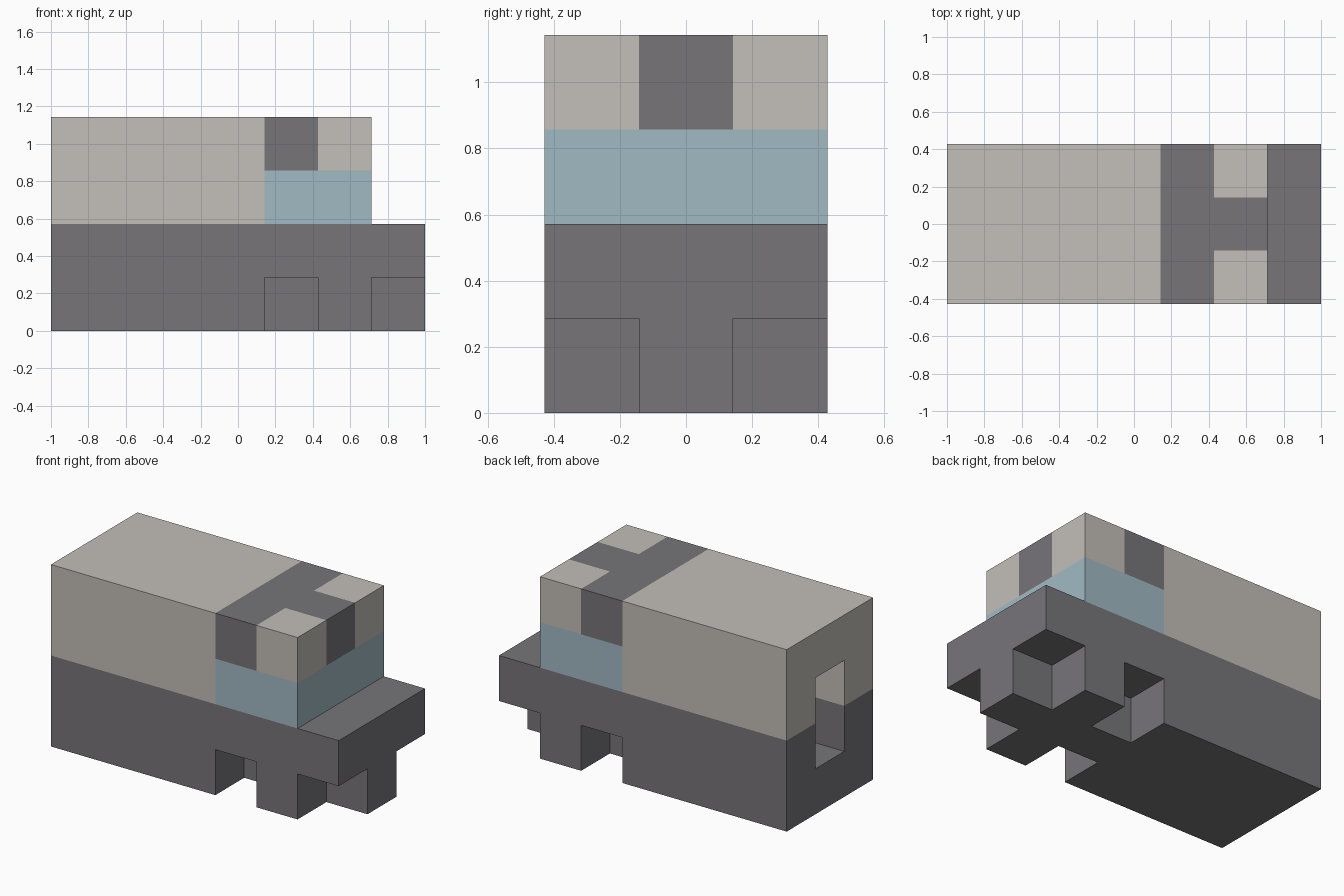
import bpy
import bmesh
from mathutils import Matrix, Vector

if "Cube" in bpy.data.objects:
    bpy.data.objects.remove(bpy.data.objects["Cube"], do_unlink=True)

U = 2 / 7  # one block; the model is 7 x 3 x 4 blocks


def material(name, rgb):
    mat = bpy.data.materials.new(name)
    mat.use_nodes = True
    mat.diffuse_color = (*rgb, 1)
    bsdf = mat.node_tree.nodes["Principled BSDF"]
    bsdf.inputs["Base Color"].default_value = (*rgb, 1)
    bsdf.inputs["Roughness"].default_value = 0.9
    return mat


def cells(xs, ys, zs):
    return {(x, y, z) for x in xs for y in ys for z in zs}


def centre(cell):
    return Vector((cell[0] - 3, cell[1] - 1, cell[2] + 0.5)) * U


def build(name, part, solid, mat):
    """Outer skin of a group of blocks, merged into large flat faces."""
    bm = bmesh.new()
    for cell in sorted(part):
        new = bmesh.ops.create_cube(bm, size=U, matrix=Matrix.Translation(centre(cell)))
        faces = {f for v in new["verts"] for f in v.link_faces}
        buried = []
        for f in faces:
            f.normal_update()
            if tuple(c + round(n) for c, n in zip(cell, f.normal)) in solid:
                buried.append(f)
        bmesh.ops.delete(bm, geom=buried, context="FACES")
    bmesh.ops.remove_doubles(bm, verts=bm.verts[:], dist=0.001)
    bmesh.ops.dissolve_limit(bm, angle_limit=0.01, verts=bm.verts[:], edges=bm.edges[:])
    mesh = bpy.data.meshes.new(name)
    bm.to_mesh(mesh)
    bm.free()
    mesh.materials.append(mat)
    bpy.context.collection.objects.link(bpy.data.objects.new(name, mesh))


grey = material("dark grey", (0.184, 0.178, 0.191))
beige = material("warm light grey", (0.546, 0.521, 0.485))
blue = material("pale blue glass", (0.356, 0.491, 0.552))

wide, middle, sides = range(3), [1], [0, 2]
rear_slot = cells([0], middle, [1, 2])

parts = {
    # lower hull with wheel-like notches under the front end
    "chassis": (cells(range(7), wide, [0, 1]) - cells([4, 6], sides, [0]) - rear_slot, grey),
    # large rear box
    "rear_body": (cells(range(4), wide, [2, 3]) - rear_slot, beige),
    # window band around the cab
    "cab_windows": (cells([4, 5], wide, [2]), blue),
    # roof band and the strip running to the front
    "roof_band": (cells([4], wide, [3]) | cells([5], middle, [3]), grey),
    # pale front roof corners
    "roof_corners": (cells([5], sides, [3]), beige),
}

solid = set().union(*(part for part, mat in parts.values()))
for name, (part, mat) in parts.items():
    build(name, part, solid, mat)
